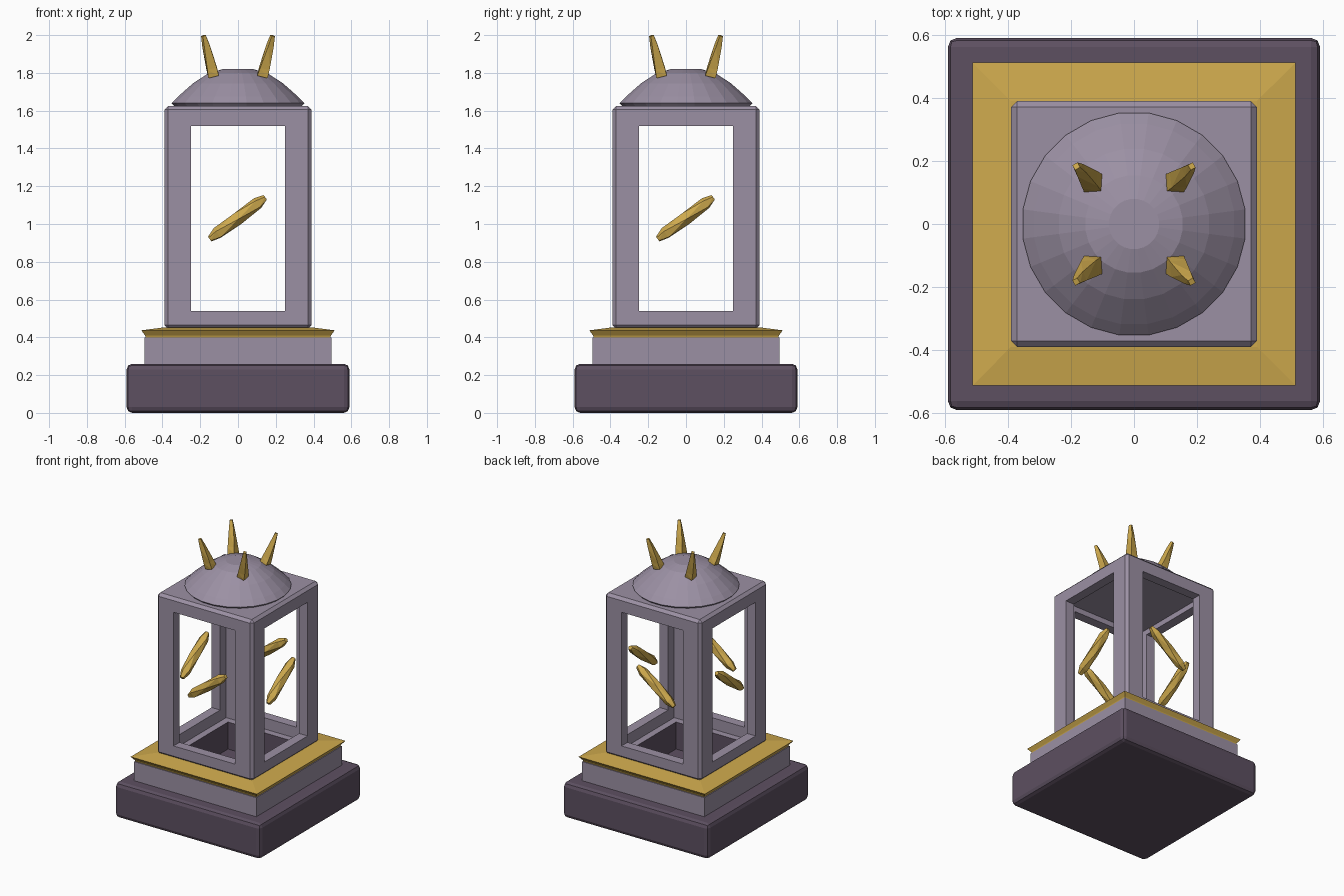
import bpy, bmesh, math
from mathutils import Vector

cube = bpy.data.objects.get("Cube")
if cube:
    bpy.data.objects.remove(cube, do_unlink=True)


def make_material(name, rgb):
    m = bpy.data.materials.new(name)
    m.use_nodes = True
    m.diffuse_color = (*rgb, 1)
    m.node_tree.nodes["Principled BSDF"].inputs["Base Color"].default_value = (*rgb, 1)
    return m


STONE = make_material("pale mauve stone", (0.33, 0.28, 0.37))
DARK = make_material("dark plum stone", (0.11, 0.08, 0.12))
GOLD = make_material("gold", (0.62, 0.40, 0.075))


def finish(name, bm, *mats):
    bmesh.ops.recalc_face_normals(bm, faces=bm.faces)
    me = bpy.data.meshes.new(name)
    bm.to_mesh(me)
    bm.free()
    for m in mats:
        me.materials.append(m)
    ob = bpy.data.objects.new(name, me)
    bpy.context.collection.objects.link(ob)
    return ob


def bridge(bm, a, b):
    n = len(a)
    for i in range(n):
        j = (i + 1) % n
        bm.faces.new((a[i], a[j], b[j], b[i]))


def loft(name, profile, sides, mat, closed=False):
    """Turn (half width, z) pairs round z; four sides give a square section."""
    bm = bmesh.new()
    grow = math.sqrt(2) if sides == 4 else 1
    rings = []
    for r, z in profile:
        angles = [math.tau * (i + 0.5) / sides for i in range(sides)]
        rings.append([bm.verts.new((r * grow * math.cos(a), r * grow * math.sin(a), z))
                      for a in angles])
    for a, b in zip(rings, rings[1:]):
        bridge(bm, a, b)
    if closed:
        bridge(bm, rings[-1], rings[0])
    else:
        bm.faces.new(rings[0])
        bm.faces.new(rings[-1])
    return finish(name, bm, mat)


def box(name, size, centre, mat):
    bm = bmesh.new()
    bmesh.ops.create_cube(bm, size=1)
    bmesh.ops.scale(bm, vec=size, verts=bm.verts)
    bmesh.ops.translate(bm, vec=centre, verts=bm.verts)
    return finish(name, bm, mat)


def shard(name, start, end, stations, sides, twist=0.0):
    """Faceted gold spike; stations are (fraction along, radius)."""
    start, end = Vector(start), Vector(end)
    turn = (end - start).to_track_quat('Z', 'Y')
    bm = bmesh.new()
    rings = []
    for t, r in stations:
        ring = []
        for i in range(sides):
            a = math.tau * i / sides + twist * t
            offset = turn @ Vector((r * math.cos(a), r * math.sin(a), 0))
            ring.append(bm.verts.new(start.lerp(end, t) + offset))
        rings.append(ring)
    for a, b in zip(rings, rings[1:]):
        bridge(bm, a, b)
    bm.faces.new(rings[0])
    bm.faces.new(rings[-1])
    bmesh.ops.triangulate(bm, faces=bm.faces)
    return finish(name, bm, GOLD)


def apply_modifiers(ob):
    bpy.context.view_layer.objects.active = ob
    for m in list(ob.modifiers):
        bpy.ops.object.modifier_apply(modifier=m.name)


def bevel(ob, width, segments):
    m = ob.modifiers.new("Bevel", 'BEVEL')
    m.width, m.segments = width, segments
    apply_modifiers(ob)


# Heavy base block with rounded edges
base = box("base", (1.18, 1.18, 0.26), (0, 0, 0.13), DARK)
bevel(base, 0.03, 2)

# Hollow plinth and flared gold moulding
loft("plinth", [(0.495, 0.25), (0.495, 0.40), (0.32, 0.40), (0.32, 0.25)], 4, STONE, True)
loft("gold_moulding", [(0.32, 0.398), (0.488, 0.398), (0.492, 0.41), (0.512, 0.437),
                       (0.39, 0.453), (0.32, 0.453)], 4, GOLD, True)

# Sunken well lining: pale rim, dark inside
well = loft("well_lining", [(0.33, 0.25), (0.33, 0.458), (0.27, 0.458), (0.27, 0.25)], 4, DARK, True)
well.data.materials.append(STONE)
for p in well.data.polygons:
    p.material_index = 1 if p.normal.z > 0.5 else 0

# Lantern frame: bevelled box, hollowed out, with an opening on each side
frame = box("lantern_frame", (0.78, 0.78, 1.18), (0, 0, 1.035), STONE)
bevel(frame, 0.02, 1)
cutters = [box("cutter_core", (0.64, 0.64, 1.25), (0, 0, 0.935), STONE),
           box("cutter_x", (2, 0.50, 0.98), (0, 0, 1.03), STONE),
           box("cutter_y", (0.50, 2, 0.98), (0, 0, 1.03), STONE)]
for c in cutters:
    c.hide_render = True
    m = frame.modifiers.new("Cut", 'BOOLEAN')
    m.operation, m.solver, m.object = 'DIFFERENCE', 'EXACT', c
apply_modifiers(frame)
for c in cutters:
    bpy.data.objects.remove(c, do_unlink=True)

# Faceted domed cap
loft("domed_cap", [(0.33, 1.615), (0.355, 1.64), (0.32, 1.675), (0.24, 1.745),
                   (0.155, 1.80), (0.08, 1.82)], 24, STONE)

# Four splayed horns on the cap
for sx, side in ((1, "left"), (-1, "right")):
    for sy, end in ((-1, "front"), (1, "back")):
        shard(f"horn_{end}_{side}", (sx * 0.13, sy * 0.13, 1.785),
              (sx * 0.183, sy * 0.183, 1.997),
              [(0, 0.040), (0.2, 0.036), (0.75, 0.022), (1, 0.013)], 4, 0.5)

# Slanted gold bar floating in each opening
BAR = [(0, 0.016), (0.14, 0.034), (0.5, 0.036), (0.86, 0.034), (1, 0.016)]
for s, across, along in ((-1, "front", "right"), (1, "back", "left")):
    d = s * 0.35
    shard(f"bar_{across}", (-0.15, d, 0.92), (0.145, d, 1.14), BAR, 5, 1.6)
    shard(f"bar_{along}", (d, -0.15, 0.92), (d, 0.145, 1.14), BAR, 5, 1.6)
